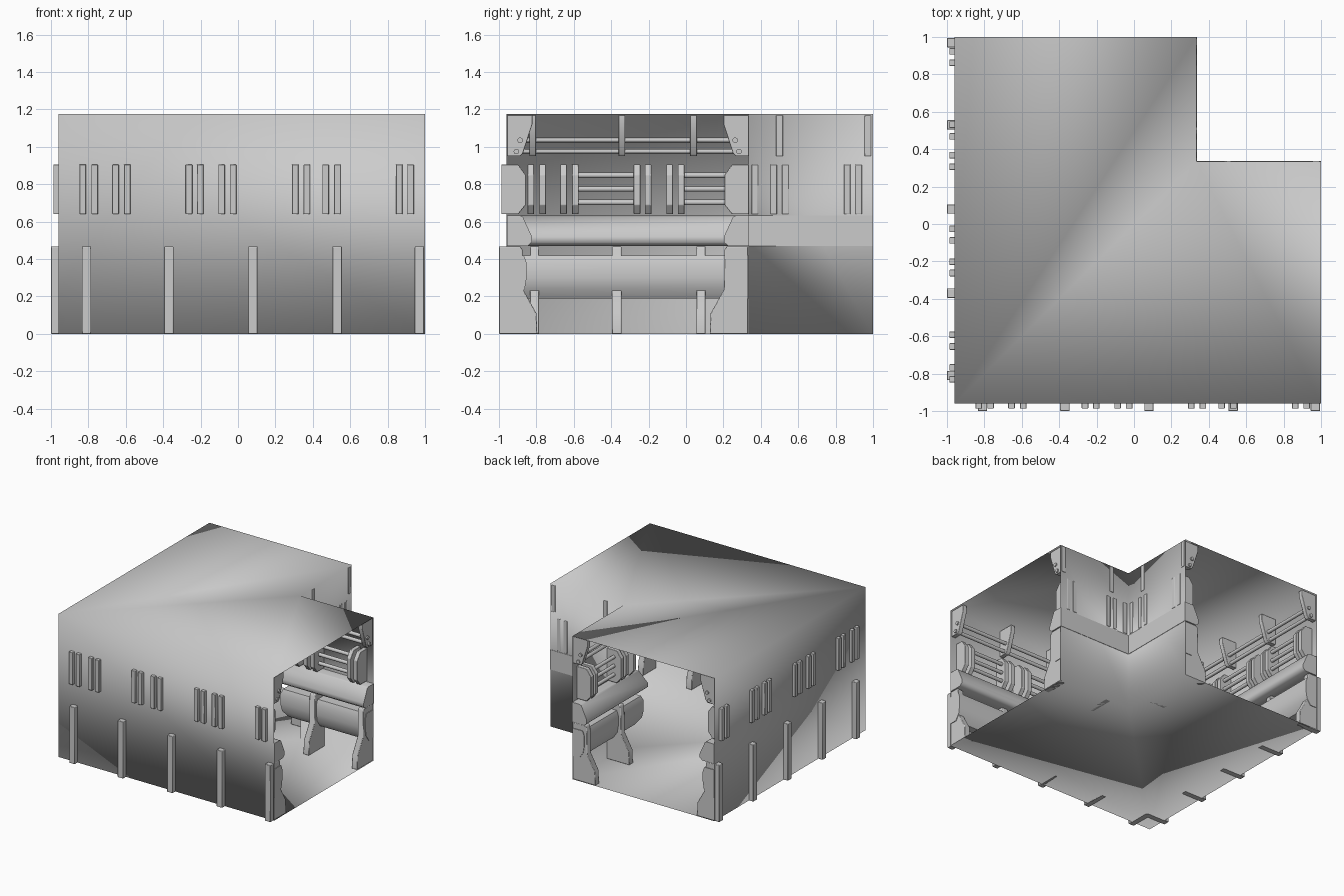
import bpy, bmesh, math

if "Cube" in bpy.data.objects:
    bpy.data.objects.remove(bpy.data.objects["Cube"])

OUT, INN, END, H = -0.96, 0.333, 1.0, 1.175


def finish(name, bm, angle=35, bevel=0.0):
    bmesh.ops.recalc_face_normals(bm, faces=bm.faces)
    me = bpy.data.meshes.new(name)
    bm.to_mesh(me)
    bm.free()
    ob = bpy.data.objects.new(name, me)
    bpy.context.collection.objects.link(ob)
    bpy.context.view_layer.objects.active = ob
    ob.select_set(True)
    if angle is None:
        bpy.ops.object.shade_smooth()
    else:
        bpy.ops.object.shade_smooth_by_angle(angle=math.radians(angle))
    ob.select_set(False)
    if bevel:
        m = ob.modifiers.new("soft_edges", "BEVEL")
        m.width = bevel
        m.segments = 2
    return ob


def loft(bm, rings):
    """Skin a list of closed rings and cap both ends."""
    vs = [[bm.verts.new(p) for p in r] for r in rings]
    n = len(vs[0])
    for a, b in zip(vs, vs[1:]):
        for i in range(n):
            j = (i + 1) % n
            bm.faces.new((a[i], a[j], b[j], b[i]))
    bm.faces.new(vs[0])
    bm.faces.new(vs[-1])


def upright(bm, profile, t, width, base, side):
    """Extrude a (depth, z) profile along one wall, and its diagonal mirror."""
    for swap in (False, True):
        rings = []
        for x in (t - width / 2, t + width / 2):
            ring = [(x, base + side * d, z) for d, z in profile]
            rings.append([(b, a, z) for a, b, z in ring] if swap else ring)
        loft(bm, rings)


def run(bm, profile, base, side):
    """Sweep a (depth, z) profile along both arms, mitred at the corner."""
    c = [(base + side * d, z) for d, z in profile]
    loft(bm, [[(END, p, z) for p, z in c],
              [(p, p, z) for p, z in c],
              [(p, END, z) for p, z in c]])


def circle(d, z, r, n=10):
    return [(d + r * math.cos(2 * math.pi * i / n),
             z + r * math.sin(2 * math.pi * i / n)) for i in range(n)]


# Thin L-shaped shell: floor, roof and walls, open at both corridor ends
bm = bmesh.new()
plan = [(END, OUT), (OUT, OUT), (OUT, END), (INN, END), (INN, INN), (END, INN)]
lo = [bm.verts.new((x, y, 0)) for x, y in plan]
hi = [bm.verts.new((x, y, H)) for x, y in plan]
for lvl in (lo, hi):
    bm.faces.new((lvl[0], lvl[1], lvl[4], lvl[5]))
    bm.faces.new((lvl[1], lvl[2], lvl[3], lvl[4]))
for i in (0, 1, 3, 4):
    bm.faces.new((lo[i], lo[i + 1], hi[i + 1], hi[i]))
finish("corridor_shell", bm, None)

# Lower ribs with flared feet
foot = [(0, 0), (0.205, 0), (0.2, 0.11), (0.13, 0.235), (0.125, 0.45), (0.115, 0.467), (0, 0.467)]
bm = bmesh.new()
for t in (-0.81, -0.37, 0.08, 0.53, 0.97):
    upright(bm, foot, t, 0.05, -1.0, 1)
    if t > INN:
        upright(bm, foot, t, 0.05, 0.332, -1)
finish("lower_ribs", bm, bevel=0.004)

# Upright slats with chamfered noses
slat = [(0, 0.64), (0.09, 0.64), (0.13, 0.69), (0.13, 0.85), (0.09, 0.905), (0, 0.905)]
bm = bmesh.new()
for t in (-0.83, -0.767, -0.655, -0.592, -0.262, -0.202, -0.088, -0.026,
          0.306, 0.368, 0.468, 0.531, 0.862, 0.923):
    upright(bm, slat, t, 0.035, -0.987, 1)
    if t > INN:
        upright(bm, slat, t, 0.035, 0.336, -1)
finish("wall_slats", bm, bevel=0.003)

# Roof brackets
bracket = [(0, 0.95), (0.07, 0.95), (0.085, 0.965), (0.135, 1.12), (0.135, 1.17), (0, 1.17)]
bm = bmesh.new()
for t in (-0.82, -0.343, 0.04, 0.5, 0.972):
    upright(bm, bracket, t, 0.036, -0.957, 1)
    if t > INN:
        upright(bm, bracket, t, 0.036, 0.336, -1)
finish("roof_brackets", bm, bevel=0.003)

# Sloped middle rail and lower bumper panel on outer and inner walls
rail = [(0, 0.47), (0.11, 0.47), (0.133, 0.49), (0.133, 0.52), (0.085, 0.625), (0.07, 0.632), (0, 0.632)]
panel = [(0, 0.19), (0.06, 0.19), (0.095, 0.24), (0.105, 0.3), (0.105, 0.38), (0.09, 0.42), (0, 0.42)]
for name, prof, inner in (("middle_rail", rail, 0.336), ("bumper_panel", panel, 0.331)):
    bm = bmesh.new()
    run(bm, prof, -0.957, 1)
    run(bm, prof, inner, -1)
    finish(name, bm, 50)

# Long pipes through the roof brackets
bm = bmesh.new()
for d, z in ((0.07, 1.035), (0.05, 0.975)):
    run(bm, circle(d, z, 0.015), -0.957, 1)
    run(bm, circle(d, z, 0.015), 0.333, -1)
finish("roof_pipes", bm, 50)

# Short triple pipes between slat groups
bm = bmesh.new()
for a, b in ((-0.592, -0.262), (-0.026, 0.306), (0.531, 0.862)):
    for z in (0.703, 0.775, 0.848):
        upright(bm, circle(0.06, z, 0.015), (a + b) / 2, b - a, -0.957, 1)
        if a > INN:
            upright(bm, circle(0.06, z, 0.015), (a + b) / 2, b - a, 0.333, -1)
finish("wall_pipes", bm, 50)
